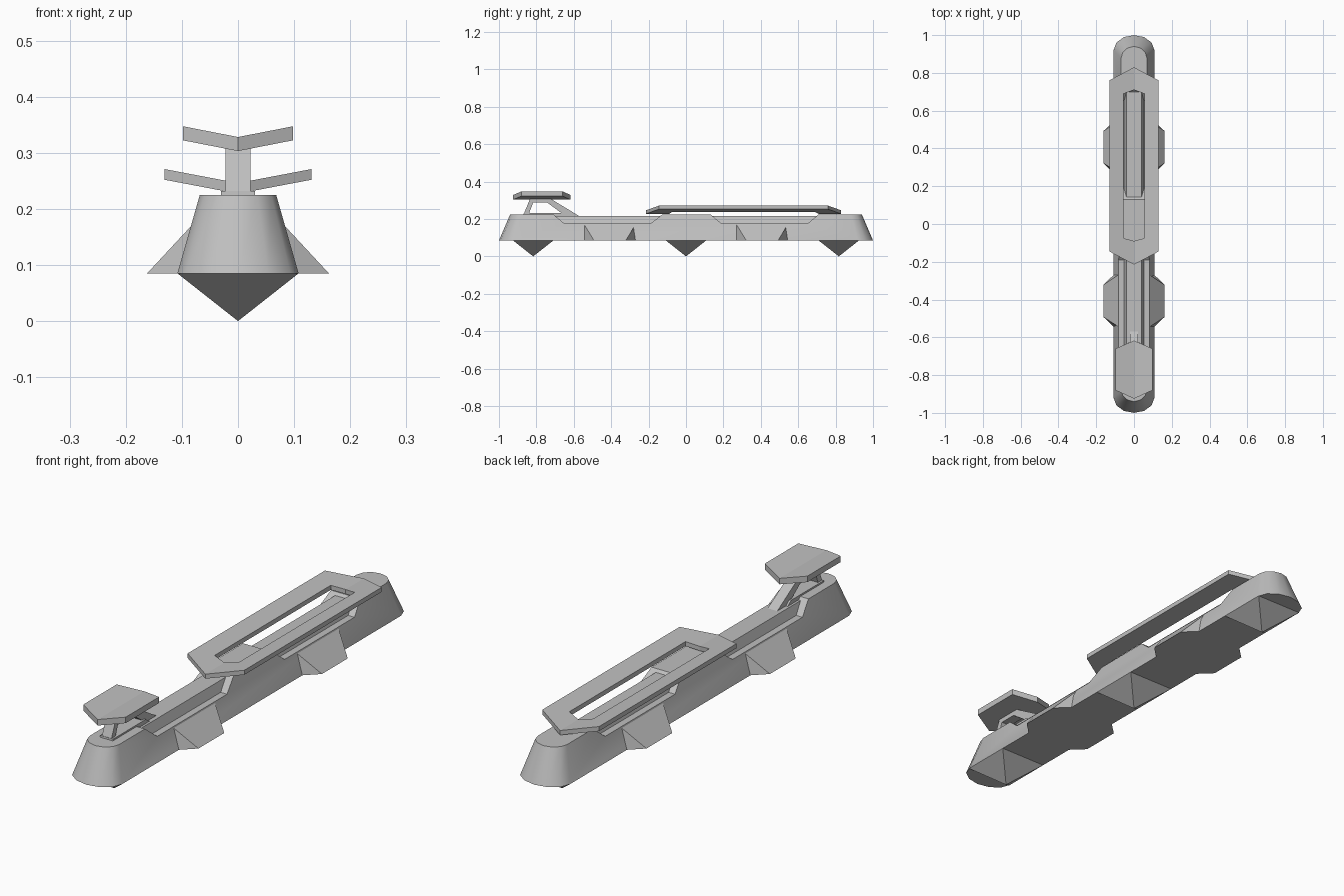
import bpy, bmesh, math

cube = bpy.data.objects.get("Cube")
if cube:
    bpy.data.objects.remove(cube, do_unlink=True)

GREY = (0.52, 0.52, 0.52, 1)
grey = bpy.data.materials.new("hull grey")
grey.use_nodes = True
grey.diffuse_color = GREY
grey.node_tree.nodes["Principled BSDF"].inputs["Base Color"].default_value = GREY


def finish(name, bm):
    """Turn a bmesh into a named grey object."""
    bmesh.ops.recalc_face_normals(bm, faces=bm.faces)
    mesh = bpy.data.meshes.new(name)
    bm.to_mesh(mesh)
    bm.free()
    mesh.materials.append(grey)
    obj = bpy.data.objects.new(name, mesh)
    bpy.context.collection.objects.link(obj)
    return obj


def loft(name, lower, upper):
    """Closed solid between two matching rings of points."""
    bm = bmesh.new()
    a = [bm.verts.new(p) for p in lower]
    b = [bm.verts.new(p) for p in upper]
    n = len(a)
    bm.faces.new(a)
    bm.faces.new(b)
    for i in range(n):
        j = (i + 1) % n
        bm.faces.new((a[i], a[j], b[j], b[i]))
    return finish(name, bm)


def side_prism(name, profile, half_width):
    """Extrude a (y, z) profile across x."""
    return loft(name, [(-half_width, y, z) for y, z in profile],
                [(half_width, y, z) for y, z in profile])


def vee_plate(name, outer, inner, z, slope, thickness):
    """Plate folded along the centre line; inner outline is an opening."""
    bm = bmesh.new()
    make = lambda pts: [bm.verts.new((x, y, z + slope * x)) for x, y in pts]
    o = make(outer)
    if inner:
        i = make(inner)
        for k in range(len(o) - 1):
            bm.faces.new((o[k], o[k + 1], i[k + 1], i[k]))
    else:
        bm.faces.new(o)
    out = bmesh.ops.extrude_face_region(bm, geom=bm.faces[:])
    moved = [v for v in out["geom"] if isinstance(v, bmesh.types.BMVert)]
    bmesh.ops.translate(bm, verts=moved, vec=(0, 0, -thickness))
    seam = [f for f in bm.faces if all(abs(v.co.x) < 1e-5 for v in f.verts)]
    bmesh.ops.delete(bm, geom=seam, context="FACES_ONLY")
    obj = finish(name, bm)
    obj.modifiers.new("mirror", "MIRROR").use_clip = True
    return obj


def stadium(width, straight, bulge, z, steps=6):
    """Long outline with rounded ends."""
    pts = []
    for end in (1, -1):
        for k in range(steps + 1):
            t = math.pi * k / steps
            pts.append((end * width * math.cos(t),
                        end * (straight + bulge * math.sin(t)), z))
    return pts


# Hull with tapered sides and round ends
BASE, TOP = 0.085, 0.225
hull = loft("hull", stadium(0.108, 0.92, 0.08, BASE),
            stadium(0.068, 0.88, 0.06, TOP))

# Two recesses in the hull top, each with a raised ridge along the middle
recesses = {"front": (-0.71, -0.65, -0.19, -0.125),
            "rear": (0.13, 0.19, 0.65, 0.71)}
for place, (a, b, c, d) in recesses.items():
    cutter = side_prism(place + "_recess_cutter",
                        [(a, TOP), (b, 0.175), (c, 0.175), (d, TOP),
                         (d, 0.3), (a, 0.3)], 0.2)
    cut = hull.modifiers.new(place, "BOOLEAN")
    cut.operation = "DIFFERENCE"
    cut.solver = "EXACT"
    cut.object = cutter
    bpy.context.view_layer.objects.active = hull
    bpy.ops.object.modifier_apply(modifier=cut.name)
    bpy.data.objects.remove(cutter, do_unlink=True)

    section = [(-0.055, 0.17), (0.055, 0.17), (0.04, 0.215), (-0.04, 0.215)]
    loft(place + "_ridge", [(x, a, z) for x, z in section],
         [(x, d, z) for x, z in section])

bpy.ops.object.select_all(action="DESELECT")
hull.select_set(True)
bpy.context.view_layer.objects.active = hull
bpy.ops.object.shade_smooth_by_angle(angle=math.radians(36))

# Pyramid keels under the hull
for place, y in (("front", -0.817), ("middle", 0), ("rear", 0.817)):
    bm = bmesh.new()
    s = 0.108
    ring = [bm.verts.new((x, y + dy, BASE))
            for x, dy in ((-s, -s), (s, -s), (s, s), (-s, s))]
    tip = bm.verts.new((0, y, 0))
    bm.faces.new(ring)
    for k in range(4):
        bm.faces.new((ring[k], ring[(k + 1) % 4], tip))
    finish(place + "_keel", bm)

# Side sponsons, two on each side
for place, y in (("front", -0.407), ("rear", 0.407)):
    for side, s in (("left", 1), ("right", -1)):
        ends = [[(s * 0.07, y + e * 0.137, BASE),
                 (s * 0.108, y + e * 0.137, BASE),
                 (s * 0.162, y + e * 0.085, BASE),
                 (s * 0.083, y + e * 0.137, 0.17),
                 (s * 0.07, y + e * 0.137, 0.17)] for e in (-1, 1)]
        loft(f"{place}_{side}_sponson", *ends)

# Long folded deck with a slot, and the small canopy
vee_plate("upper_deck",
          [(0, -0.215), (0.131, -0.145), (0.131, 0.76), (0, 0.83)],
          [(0, -0.09), (0.055, -0.075), (0.055, 0.69), (0, 0.71)],
          0.246, 0.19, 0.019)
vee_plate("canopy",
          [(0, -0.925), (0.098, -0.88), (0.098, -0.66), (0, -0.617)],
          None, 0.328, 0.195, 0.025)

# Mast frame carrying the canopy
side_prism("mast", [(-0.87, 0.22), (-0.833, 0.31), (-0.727, 0.31),
                    (-0.567, 0.213), (-0.64, 0.213), (-0.743, 0.288),
                    (-0.817, 0.288), (-0.843, 0.22)], 0.022)
side_prism("mast_foot", [(-0.87, 0.21), (-0.867, 0.232),
                         (-0.65, 0.232), (-0.62, 0.21)], 0.03)
